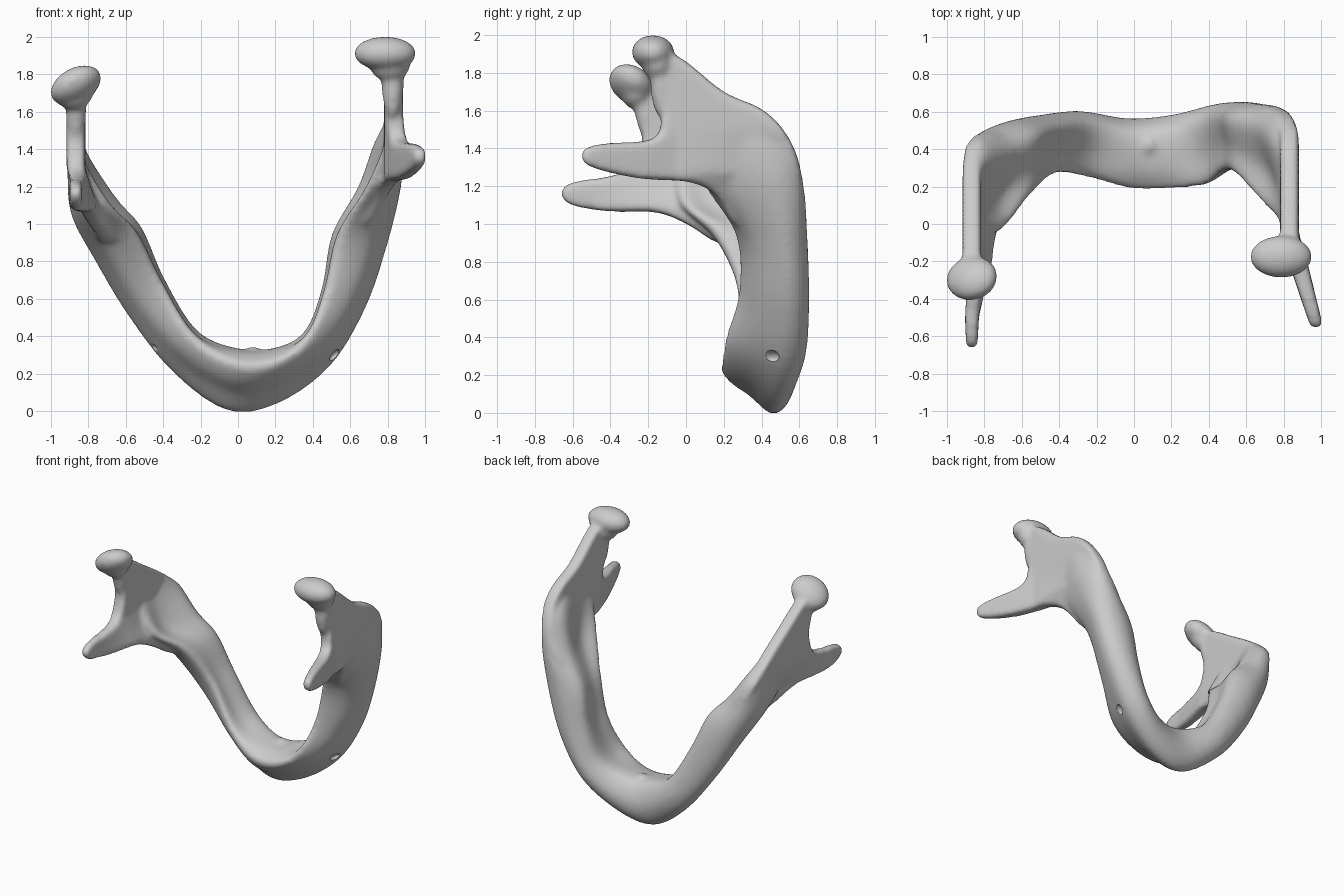
import bpy, bmesh, math
from mathutils import Vector, Matrix

if "Cube" in bpy.data.objects:
    bpy.data.objects.remove(bpy.data.objects["Cube"])


def clamp(t):
    return max(0.0, min(1.0, t))


def catmull(pts, n, closed):
    # interpolating smooth curve through points
    pts = [Vector(p) for p in pts]
    k = len(pts)
    get = (lambda i: pts[i % k]) if closed else (lambda i: pts[max(0, min(k - 1, i))])
    out = []
    for i in range(k if closed else k - 1):
        a, b, c, d = get(i - 1), get(i), get(i + 1), get(i + 2)
        for j in range(n):
            t = j / n
            out.append(0.5 * (2 * b + (c - a) * t + (2 * a - 5 * b + 4 * c - d) * t * t
                              + (3 * b - a - 3 * c + d) * t ** 3))
    if not closed:
        out.append(pts[-1])
    return out


def to_object(bm, name):
    bmesh.ops.recalc_face_normals(bm, faces=bm.faces)
    me = bpy.data.meshes.new(name)
    bm.to_mesh(me)
    bm.free()
    ob = bpy.data.objects.new(name, me)
    bpy.context.collection.objects.link(ob)
    return ob


def bake(ob):
    # apply modifiers
    dg = bpy.context.evaluated_depsgraph_get()
    dg.update()
    me = bpy.data.meshes.new_from_object(ob.evaluated_get(dg))
    ob.modifiers.clear()
    ob.data = me


def fuse(ob, size, repeat):
    m = ob.modifiers.new("fuse", 'REMESH')
    m.mode = 'VOXEL'
    m.voxel_size = size
    s = ob.modifiers.new("soften", 'SMOOTH')
    s.factor, s.iterations = 0.5, repeat
    bake(ob)


def ellipsoid(bm, loc, rad, tilt=0, tilt_x=0):
    mat = (Matrix.Translation(loc) @ Matrix.Rotation(tilt, 4, 'Y')
           @ Matrix.Rotation(tilt_x, 4, 'X') @ Matrix.Diagonal((*rad, 1)))
    bmesh.ops.create_uvsphere(bm, u_segments=24, v_segments=16, radius=1, matrix=mat)


# body: outer x,z / inner x,z / front y, back y / ridge position across
stations = [
    (-.905, 1.42, -.83, 1.44, .04, .28, .5),
    (-.91, 1.28, -.77, 1.32, -.04, .44, .6),
    (-.89, 1.05, -.64, 1.13, -.03, .50, .68),
    (-.76, .80, -.515, .98, .15, .55, .75),
    (-.58, .50, -.395, .71, .27, .58, .8),
    (-.35, .21, -.22, .43, .25, .6, .78),
    (-.06, .005, .0, .325, .19, .56, .74),
    (.21, .04, .20, .33, .19, .58, .74),
    (.49, .24, .36, .43, .21, .635, .8),
    (.68, .55, .45, .66, .28, .65, .82),
    (.80, .90, .505, .95, .265, .64, .78),
    (.87, 1.2, .64, 1.2, .10, .62, .68),
    (.88, 1.4, .725, 1.43, .02, .56, .5),
    (.87, 1.55, .79, 1.55, .08, .42, .5),
]
rings = []
for i, (ox, oz, ix, iz, yf, yb, fu) in enumerate(stations):
    w = clamp((ox + .65) / .4) * clamp((.75 - ox) / .4)  # chin slant weight
    sec = [(fu, 0), (.45 * fu + .17 * w, .15), (.12 + .18 * w, .4), (0, .72), (.2, .95), (.6, 1),
           (1, .8), (.7 + .3 * max(w, fu - .1) * (fu > .7), .35), (min(.97, fu + .14), .08)]
    rings.append([(ox + (ix - ox) * u, yf + (yb - yf) * v, oz + (iz - oz) * u)
                  for u, v in catmull(sec, 4, True)])
bm = bmesh.new()
cols = [catmull([r[i] for r in rings], 5, False) for i in range(len(rings[0]))]
vs = [[bm.verts.new(p) for p in c] for c in cols]
for i in range(len(vs)):
    a, b = vs[i], vs[(i + 1) % len(vs)]
    for j in range(len(a) - 1):
        bm.faces.new((a[j], a[j + 1], b[j + 1], b[j]))
for j in (0, -1):
    bm.faces.new([c[j] for c in vs])
body = to_object(bm, "jaw_body")


def ramus(name, outline, bend, thick):
    # flat forked plate, thinned at the front tip, then bent sideways
    bm = bmesh.new()
    f = bm.faces.new([bm.verts.new((-thick / 2, p.x, p.y)) for p in catmull(outline, 4, True)])
    ext = bmesh.ops.extrude_face_region(bm, geom=[f])
    bmesh.ops.translate(bm, vec=(thick, 0, 0),
                        verts=[v for v in ext["geom"] if isinstance(v, bmesh.types.BMVert)])
    bmesh.ops.triangulate(bm, faces=bm.faces)
    ob = to_object(bm, name)
    fuse(ob, .016, 9)
    for v in ob.data.vertices:
        x, y, z = v.co
        v.co.x = x * (1 - .35 * clamp((-.2 - y) / .4) * (z < 1.45)) + bend(y, z)
    return ob


right = ramus("ramus_right", [
    (-.18, 1.93), (-.02, 1.875), (.2, 1.7), (.4, 1.61), (.53, 1.48), (.605, 1.3), (.6, 1.1),
    (.42, 1.0), (.27, .98), (.15, 1.16), (0, 1.225), (-.2, 1.235), (-.4, 1.27), (-.54, 1.32),
    (-.55, 1.39), (-.45, 1.425), (-.22, 1.44), (-.145, 1.48), (-.13, 1.62), (-.17, 1.77), (-.23, 1.86)],
    lambda y, z: .83 + .14 * clamp((-.05 - y) / .48) * clamp((1.6 - z) / .15)
    - .09 * clamp((1.5 - z) / .4) * clamp(y / .5) - .45 * clamp(1.27 - z) * clamp((y + .05) / .15), .1)
left = ramus("ramus_left", [
    (-.27, 1.77), (-.12, 1.7), (.05, 1.59), (.25, 1.46), (.4, 1.34), (.48, 1.2), (.47, 1.05),
    (.32, .93), (.17, .9), (.02, .99), (-.15, 1.06), (-.4, 1.065), (-.61, 1.1), (-.665, 1.165),
    (-.61, 1.22), (-.42, 1.25), (-.29, 1.295), (-.24, 1.4), (-.23, 1.52), (-.27, 1.62), (-.34, 1.69)],
    lambda y, z: -.865 + .05 * clamp((1.4 - z) / .4) * clamp(y / .5)
    + .06 * clamp((1.3 - z) / .2) * clamp((y + .5) / .3)
    + .3 * clamp(1.2 - z) * clamp((y + .2) / .3), .1)

# condyles with flared necks, and a small inner tubercle
bm = bmesh.new()
ellipsoid(bm, (.785, -.175, 1.91), (.168, .113, .09))
ellipsoid(bm, (.81, -.15, 1.85), (.11, .085, .09))
ellipsoid(bm, (.825, -.13, 1.76), (.06, .06, .2))
ellipsoid(bm, (-.865, -.29, 1.74), (.148, .125, .085), -.5, -.45)
ellipsoid(bm, (-.87, -.265, 1.69), (.1, .08, .08), -.3, -.3)
ellipsoid(bm, (-.865, -.22, 1.6), (.055, .055, .2), 0, .2)
ellipsoid(bm, (.08, .42, .315), (.04, .05, .035))
for ob in (body, right, left):
    bm.from_mesh(ob.data)
me = bpy.data.meshes.new("mandible")
bm.to_mesh(me)
bm.free()
mandible = bpy.data.objects.new("mandible", me)
bpy.context.collection.objects.link(mandible)
for ob in (body, right, left):
    bpy.data.objects.remove(ob)
fuse(mandible, .014, 16)

# nerve openings in the outer wall
bm = bmesh.new()
ellipsoid(bm, (.52, .45, .3), (.04, .045, .025), -.7)
ellipsoid(bm, (-.46, .45, .33), (.03, .03, .03))
cutter = to_object(bm, "opening_cutter")
cutter.hide_render = True
m = mandible.modifiers.new("openings", 'BOOLEAN')
m.operation, m.solver, m.object = 'DIFFERENCE', 'EXACT', cutter
bake(mandible)
cutter.hide_set(True)

bpy.ops.object.select_all(action='DESELECT')
mandible.select_set(True)
bpy.context.view_layer.objects.active = mandible
bpy.ops.object.shade_smooth_by_angle(angle=math.radians(50))
